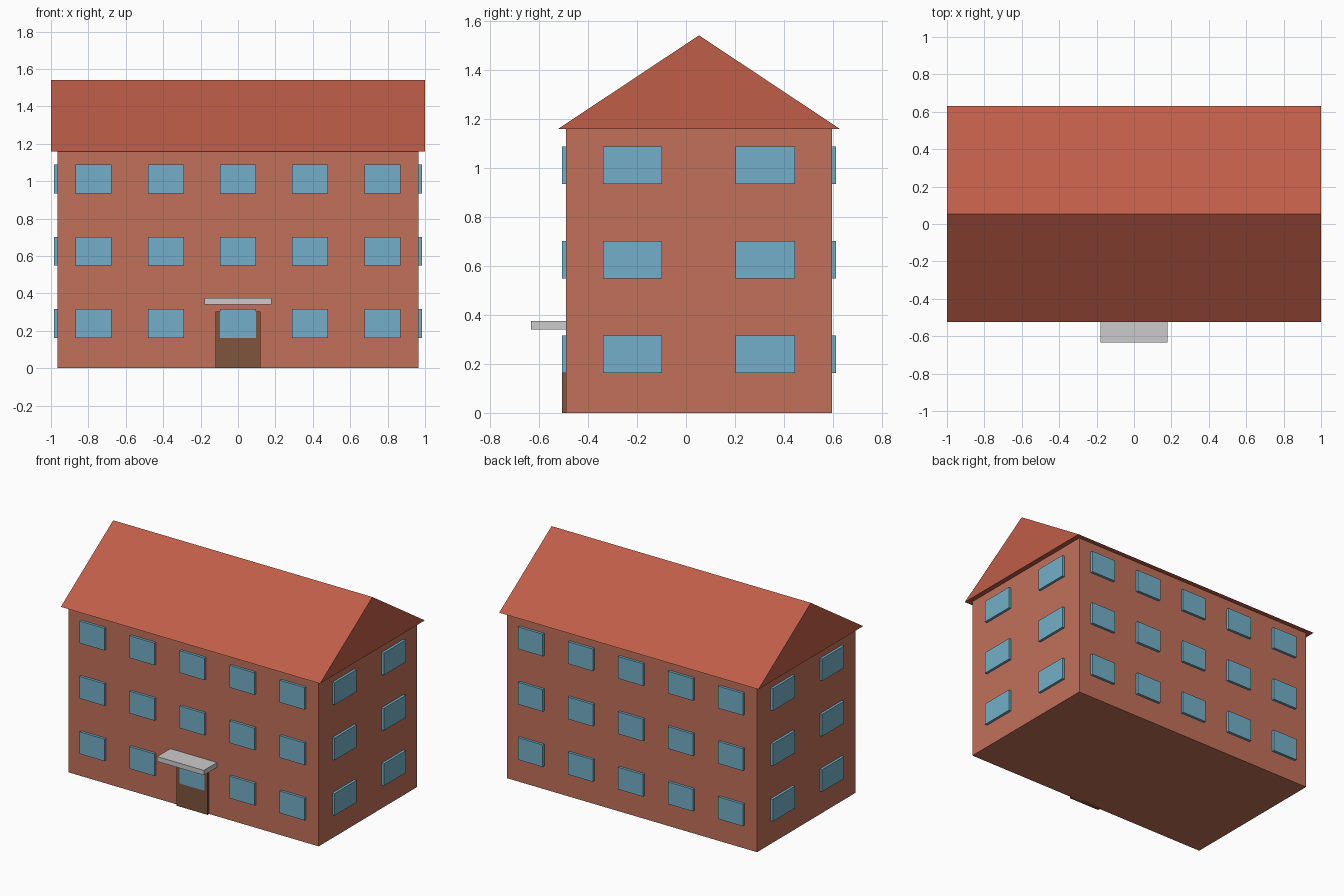
import bpy, bmesh

if "Cube" in bpy.data.objects:
    bpy.data.objects.remove(bpy.data.objects["Cube"])

CY = 0.053                      # house centre line in y
HX, HY, WALL_H = 0.965, 0.542, 1.158


def material(name, rgb):
    m = bpy.data.materials.new(name)
    m.diffuse_color = (*rgb, 1)
    m.use_nodes = True
    m.node_tree.nodes["Principled BSDF"].inputs["Base Color"].default_value = m.diffuse_color
    return m


brick = material("brick", (0.54, 0.16, 0.10))
tile = material("roof_tile", (0.52, 0.11, 0.065))
glass = material("glass", (0.17, 0.43, 0.58))
wood = material("wood", (0.21, 0.09, 0.045))


def finish(bm, name, mat):
    bmesh.ops.recalc_face_normals(bm, faces=bm.faces[:])
    mesh = bpy.data.meshes.new(name)
    bm.to_mesh(mesh)
    bm.free()
    ob = bpy.data.objects.new(name, mesh)
    bpy.context.collection.objects.link(ob)
    if mat:
        mesh.materials.append(mat)
    return ob


def box(name, lo, hi, mat=None):
    bm = bmesh.new()
    bmesh.ops.create_cube(bm, size=1)
    for v in bm.verts:
        v.co = [(a + b) / 2 + c * (b - a) for a, b, c in zip(lo, hi, v.co)]
    return finish(bm, name, mat)


# Walls
box("walls", (-HX, CY - HY, 0), (HX, CY + HY, WALL_H), brick)

# Gable roof: triangular profile extruded along x
bm = bmesh.new()
profile = [(CY - 0.577, WALL_H), (CY + 0.577, WALL_H), (CY, 1.541)]
face = bm.faces.new([bm.verts.new((-1, y, z)) for y, z in profile])
ext = bmesh.ops.extrude_face_region(bm, geom=[face], use_keep_orig=True)
for v in ext["geom"]:
    if isinstance(v, bmesh.types.BMVert):
        v.co.x = 1
finish(bm, "roof", tile)

# Windows: three storeys on all four sides
T = 0.018                       # how far panes stand out from the wall
for floor in range(3):
    z0 = 0.162 + floor * 0.386
    z1 = z0 + 0.154
    for side in (-1, 1):
        for col in range(-2, 3):
            x, y = col * 0.386, CY + side * HY
            name = "front_window" if side < 0 else "back_window"
            box(name, (x - 0.096, y - T, z0), (x + 0.096, y + T, z1), glass)
        for offset in (-0.271, 0.271):
            x, y = side * HX, CY + offset
            name = "left_window" if side < 0 else "right_window"
            box(name, (x - T, y - 0.121, z0), (x + T, y + 0.121, z1), glass)

# Entrance door and canopy
front = CY - HY
box("door", (-0.12, front - T + 0.001, 0), (0.12, front + T, 0.302), wood)
box("canopy", (-0.18, -0.633, 0.341), (0.18, front, 0.375))
